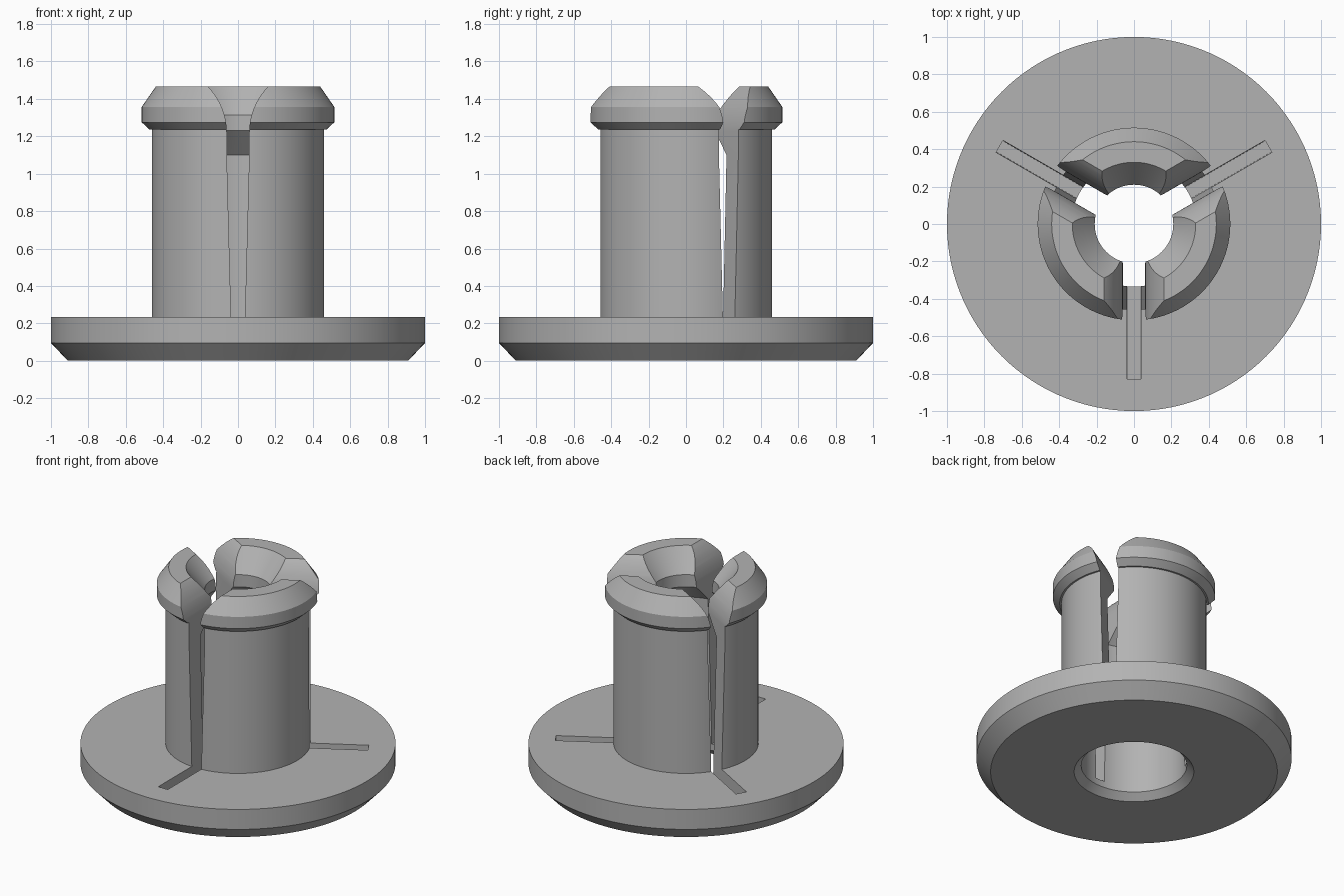
import bpy, bmesh, math
from mathutils import Matrix

default = bpy.data.objects.get("Cube")
if default:
    bpy.data.objects.remove(default, do_unlink=True)

grey = bpy.data.materials.new("plain_grey")
grey.use_nodes = True
colour = (0.45, 0.45, 0.45, 1)
grey.diffuse_color = colour
grey.node_tree.nodes["Principled BSDF"].inputs["Base Color"].default_value = colour


def make_object(name, bm):
    bmesh.ops.recalc_face_normals(bm, faces=bm.faces[:])
    mesh = bpy.data.meshes.new(name)
    bm.to_mesh(mesh)
    bm.free()
    mesh.materials.append(grey)
    obj = bpy.data.objects.new(name, mesh)
    bpy.context.collection.objects.link(obj)
    return obj


def revolve(name, profile, steps=120):
    """Turn a closed (radius, height) loop around z."""
    bm = bmesh.new()
    verts = [bm.verts.new((r, 0, z)) for r, z in profile]
    edges = [bm.edges.new((v, verts[i - 1])) for i, v in enumerate(verts)]
    bmesh.ops.spin(bm, geom=verts + edges, cent=(0, 0, 0), axis=(0, 0, 1),
                   angle=math.tau, steps=steps, use_merge=True)
    bmesh.ops.remove_doubles(bm, verts=bm.verts[:], dist=1e-4)
    return make_object(name, bm)


def slot_cutter(name, angle):
    """Radial prism: tapered slit with a rounded flare at the top."""
    flare, start = 0.35, 1.22
    half = [(0.034, 0.09), (0.037, 0.235), (0.06, 1.1)]
    for i in range(13):
        a = math.radians(53) * i / 12
        half.append((0.06 + flare * (1 - math.cos(a)), start + flare * math.sin(a)))
    outline = half + [(-x, z) for x, z in reversed(half)]
    bm = bmesh.new()
    face = bm.faces.new([bm.verts.new((x, -0.1, z)) for x, z in outline])
    new = bmesh.ops.extrude_face_region(bm, geom=[face])["geom"]
    moved = [v for v in new if isinstance(v, bmesh.types.BMVert)]
    bmesh.ops.translate(bm, verts=moved, vec=(0, -0.73, 0))
    bm.transform(Matrix.Rotation(angle, 4, "Z"))
    cutter = make_object(name, bm)
    cutter.hide_render = True
    return cutter


# Flanged sleeve with a snap lip, necked bore and funnel mouth
outer = [(0.91, 0), (1, 0.095), (1, 0.235), (0.46, 0.235), (0.46, 1.235),
         (0.472, 1.235), (0.515, 1.275), (0.515, 1.357), (0.44, 1.465)]
inner = [(0.33, 1.465), (0.21, 1.315), (0.21, 1.23), (0.335, 1.1),
         (0.335, 0.045), (0.38, 0)]
sleeve = revolve("flanged_split_sleeve", outer + inner)

# Three radial slots that split the sleeve into spring fingers
cutters = [slot_cutter("slot_cutter", math.tau * i / 3) for i in range(3)]
bpy.context.view_layer.objects.active = sleeve
for cutter in cutters:
    mod = sleeve.modifiers.new("slot", "BOOLEAN")
    mod.operation = "DIFFERENCE"
    mod.solver = "EXACT"
    mod.object = cutter
    bpy.ops.object.modifier_apply(modifier=mod.name)
for cutter in cutters:
    bpy.data.objects.remove(cutter, do_unlink=True)

bpy.ops.object.select_all(action="DESELECT")
sleeve.select_set(True)
bpy.ops.object.shade_smooth_by_angle(angle=math.radians(20))
